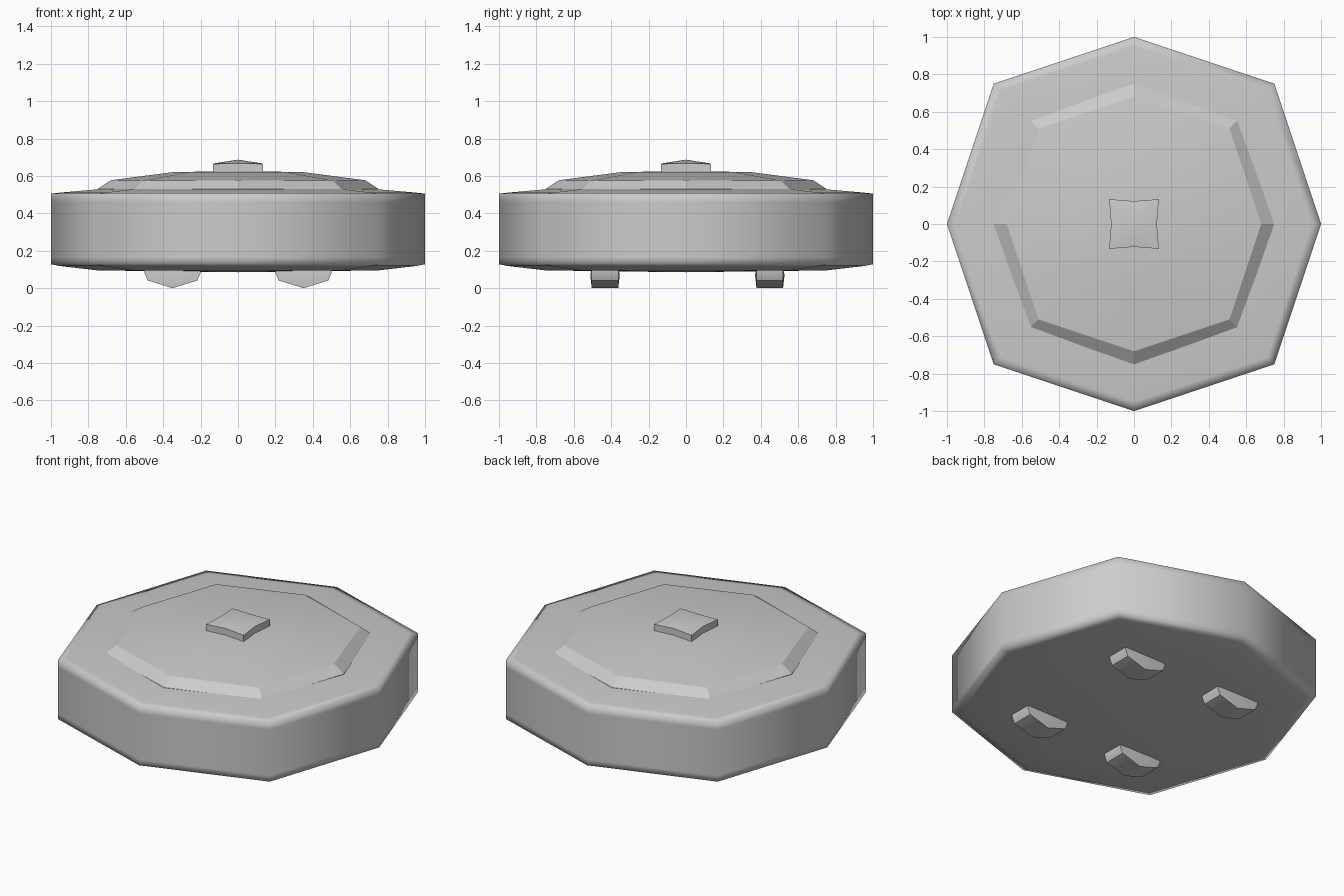
import bpy, bmesh, math

if "Cube" in bpy.data.objects:
    bpy.data.objects.remove(bpy.data.objects["Cube"])


def octagon(bm, r, z, corner=0.75, drop=0.0):
    # Eight-sided ring: four axis points and four diagonal points
    c = r * corner
    pts = [(r, 0), (c, c), (0, r), (-c, c), (-r, 0), (-c, -c), (0, -r), (c, -c)]
    return [bm.verts.new((x, y, z - (drop if i % 2 else 0))) for i, (x, y) in enumerate(pts)]


def bridge(bm, a, b):
    n = len(a)
    for i in range(n):
        j = (i + 1) % n
        bm.faces.new((a[i], a[j], b[j], b[i]))


def finish(bm, name, angle):
    bmesh.ops.recalc_face_normals(bm, faces=bm.faces)
    mesh = bpy.data.meshes.new(name)
    bm.to_mesh(mesh)
    bm.free()
    ob = bpy.data.objects.new(name, mesh)
    bpy.context.collection.objects.link(ob)
    bpy.ops.object.select_all(action='DESELECT')
    ob.select_set(True)
    bpy.context.view_layer.objects.active = ob
    bpy.ops.object.shade_smooth_by_angle(angle=math.radians(angle))
    return ob


def stacked(name, rings, bottom, top, angle):
    # Stack of (radius, z, corner factor, corner drop) rings closed by fans
    bm = bmesh.new()
    loops = [octagon(bm, *r) for r in rings]
    for a, b in zip(loops, loops[1:]):
        bridge(bm, a, b)
    for loop, z in ((loops[0], bottom), (loops[-1], top)):
        centre = bm.verts.new((0, 0, z))
        for i in range(8):
            bm.faces.new((loop[i], loop[(i + 1) % 8], centre))
    return finish(bm, name, angle)


# Main drum with support loops near the rims
stacked("body", [(0.75, 0.095, 0.75, 0), (0.95, 0.118, 0.75, 0),
                 (1.0, 0.128, 0.75, 0), (1.0, 0.165, 0.75, 0),
                 (1.0, 0.46, 0.75, 0), (1.0, 0.505, 0.75, 0),
                 (0.95, 0.511, 0.75, 0), (0.72, 0.531, 0.75, 0)], 0.085, 0.54, 100)

# Raised lid with bevelled border and shallow dome
stacked("lid", [(0.75, 0.525, 0.74, 0.0), (0.75, 0.531, 0.74, 0.005),
                (0.68, 0.577, 0.75, 0.003), (0.35, 0.62, 0.75, 0)], 0.525, 0.627, 20)

# Square knob with slightly pinched sides and a low peak
stacked("knob", [(0.122, 0.60, 1.09, 0), (0.122, 0.668, 1.09, 0.004)], 0.60, 0.687, 30)


def foot(name, x, y):
    # Half-round foot with slightly bulged ends
    bm = bmesh.new()
    profile = [(-0.15, 0.11), (-0.15, 0.085), (-0.132, 0.045), (0, 0.004),
               (0.132, 0.045), (0.15, 0.085), (0.15, 0.11)]
    loops = [[bm.verts.new((x + px, y + s * 0.071, pz)) for px, pz in profile]
             for s in (-1, 1)]
    bridge(bm, *loops)
    for loop, s in zip(loops, (-1, 1)):
        mid = bm.verts.new((x, y + s * 0.079, 0.075))
        for i in range(7):
            bm.faces.new((loop[i], loop[(i + 1) % 7], mid))
    finish(bm, name, 40)


for side, x in (("left", -0.35), ("right", 0.35)):
    for end, y in (("front", -0.433), ("back", 0.448)):
        foot(f"{end}_{side}_foot", x, y)

# Drop everything so the feet rest on the ground
for ob in bpy.context.collection.objects:
    if ob.name.endswith("foot"):
        ob.location.z = -0.004
